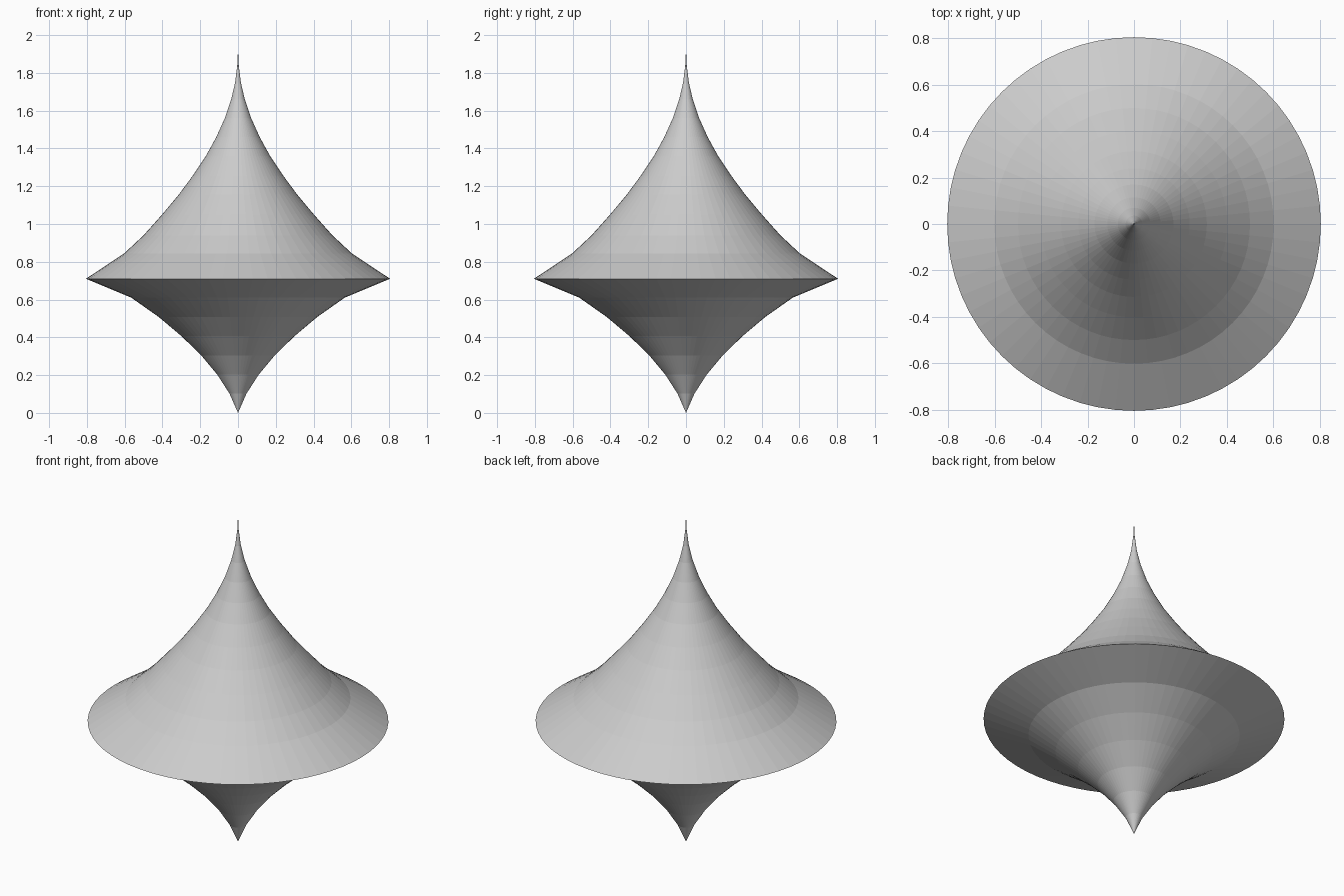
import bpy, bmesh, math

if "Cube" in bpy.data.objects:
    bpy.data.objects.remove(bpy.data.objects["Cube"])

SEGMENTS = 64

# Radius/height profile: lower point, sharp rim, concave spire to the needle tip
PROFILE = [
    (0.0, 0.0), (0.045, 0.102), (0.11, 0.203), (0.195, 0.305), (0.30, 0.407),
    (0.42, 0.508), (0.565, 0.61), (0.805, 0.71),
    (0.602, 0.845), (0.50, 0.94), (0.402, 1.05), (0.314, 1.155),
    (0.24, 1.255), (0.17, 1.36), (0.115, 1.46), (0.07, 1.56), (0.036, 1.66),
    (0.015, 1.75), (0.004, 1.84), (0.001, 1.905), (0.0, 2.0),
]


def lathe(name, profile):
    bm = bmesh.new()
    verts = [bm.verts.new((r, 0, z)) for r, z in profile]
    edges = [bm.edges.new(pair) for pair in zip(verts, verts[1:])]
    bmesh.ops.spin(bm, geom=verts + edges, cent=(0, 0, 0), axis=(0, 0, 1),
                   angle=math.tau, steps=SEGMENTS, use_duplicate=False)
    bmesh.ops.remove_doubles(bm, verts=bm.verts, dist=1e-5)
    bmesh.ops.recalc_face_normals(bm, faces=bm.faces)
    mesh = bpy.data.meshes.new(name)
    bm.to_mesh(mesh)
    bm.free()
    obj = bpy.data.objects.new(name, mesh)
    bpy.context.collection.objects.link(obj)
    return obj


# Spinning-top body
lathe("spindle_body", PROFILE)
